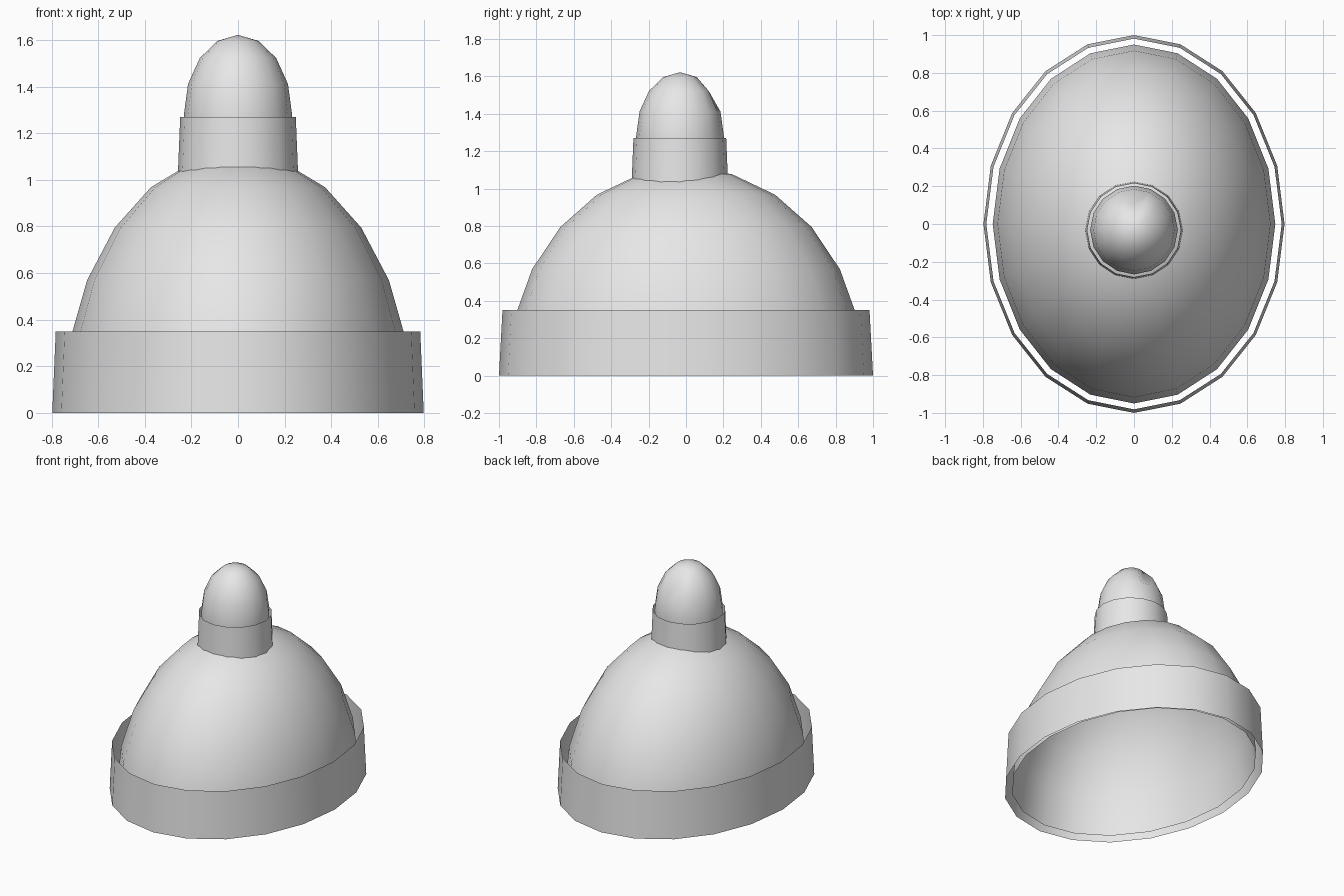
import bpy, bmesh
from math import sin, cos, pi, radians

if "Cube" in bpy.data.objects:
    bpy.data.objects.remove(bpy.data.objects["Cube"])

grey = bpy.data.materials.new("light grey")
grey.diffuse_color = (0.8, 0.8, 0.8, 1)
grey.use_nodes = True
grey.node_tree.nodes["Principled BSDF"].inputs["Base Color"].default_value = grey.diffuse_color


def lathe(name, profile, sides, scale_y=1.0, offset_y=0.0, dent=None):
    """Revolve (radius, z) points into an open shell; radius 0 makes a pole.
    dent = (ring, side, depth) pulls one vertex toward the axis and down."""
    bm = bmesh.new()
    rings = []
    for r, z in profile:
        if r < 1e-5:
            rings.append([bm.verts.new((0, offset_y, z))] * sides)
        else:
            rings.append([bm.verts.new((r * cos(2 * pi * i / sides),
                                        r * sin(2 * pi * i / sides) * scale_y + offset_y, z))
                          for i in range(sides)])
    for low, high in zip(rings, rings[1:]):
        for i in range(sides):
            j = (i + 1) % sides
            corners = [low[i], low[j], high[j], high[i]]
            bm.faces.new(list(dict.fromkeys(corners)))
    if dent:
        ring, side, depth = dent
        v = rings[ring][side]
        v.co.y -= depth
        v.co.z -= depth
    for f in bm.faces:
        f.smooth = True
    me = bpy.data.meshes.new(name)
    bm.to_mesh(me)
    bm.free()
    me.materials.append(grey)
    ob = bpy.data.objects.new(name, me)
    bpy.context.collection.objects.link(ob)
    return ob


def cap_profile(radius, height, base_z, steps):
    """Quarter ellipse from the equator up to the pole."""
    return [(radius * cos(pi / 2 * k / steps), base_z + height * sin(pi / 2 * k / steps))
            for k in range(steps + 1)]


# Oval base band, open top and bottom
lathe("base_band", [(0.797, 0.0), (0.782, 0.35)], 20, scale_y=1 / 0.797)

# Oval half dome, open underneath
lathe("dome", cap_profile(0.748, 1.09, 0.024, 6), 20, scale_y=0.95 / 0.748)

# Slightly tapered open neck
lathe("neck", [(0.259, 1.0), (0.248, 1.27)], 16, offset_y=-0.033)

# Rounded tip with a small dent at the back
lathe("tip", [(0.231, 1.24)] + cap_profile(0.232, 0.341, 1.281, 4), 16,
      scale_y=1.01, offset_y=-0.032, dent=(3, 4, 0.03))
